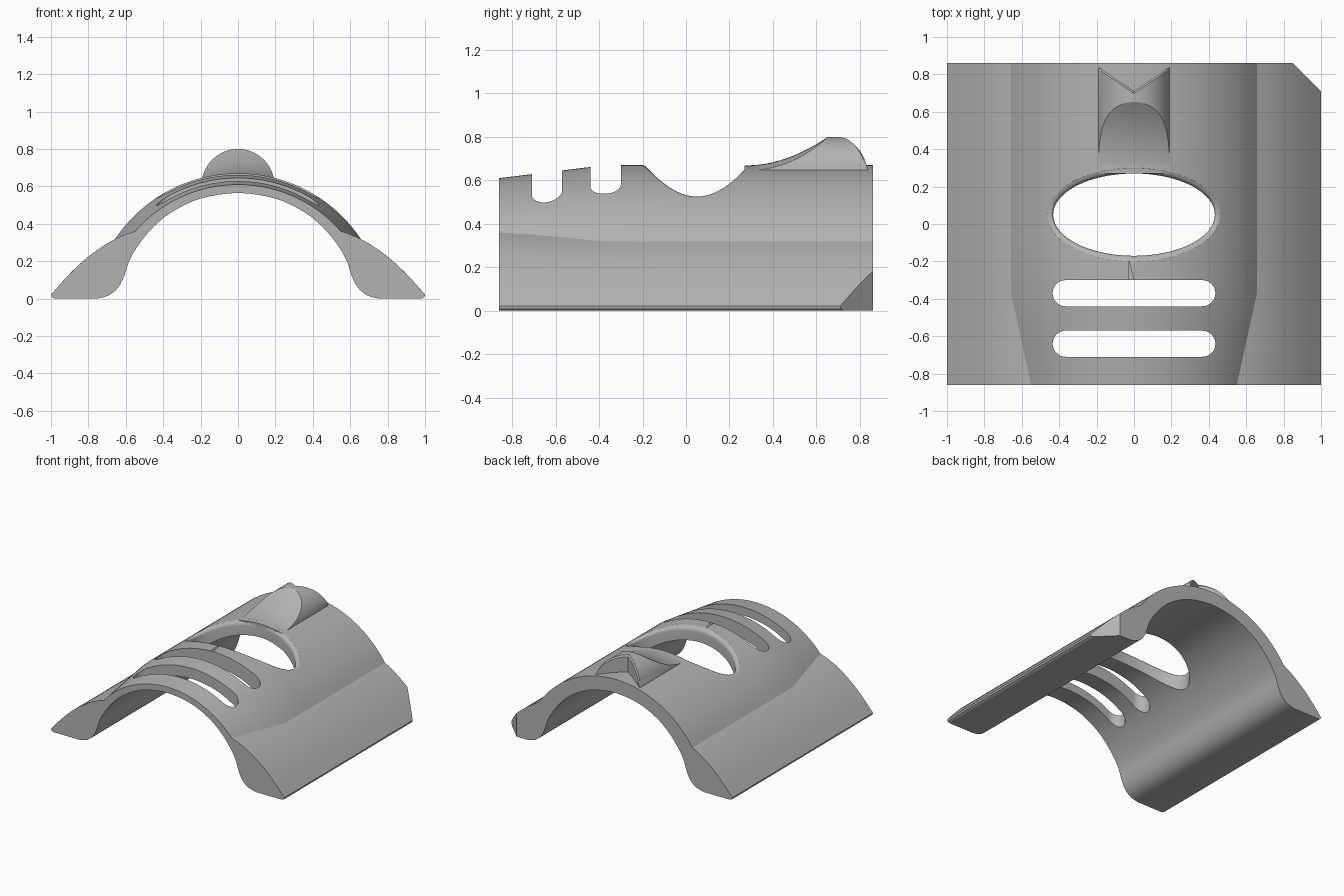
import bpy, bmesh, math

if "Cube" in bpy.data.objects:
    bpy.data.objects.remove(bpy.data.objects["Cube"], do_unlink=True)

grey = bpy.data.materials.new("plain grey")
grey.use_nodes = True
colour = (0.45, 0.45, 0.45, 1)
grey.diffuse_color = colour
grey.node_tree.nodes["Principled BSDF"].inputs["Base Color"].default_value = colour

HALF = 0.86      # half length along y
AXIS = -0.12     # height of the arch centre


def loft(name, rings):
    """Closed solid through rings of equal length."""
    bm = bmesh.new()
    rows = [[bm.verts.new(p) for p in ring] for ring in rings]
    n = len(rows[0])
    for a, b in zip(rows, rows[1:]):
        for i in range(n):
            j = (i + 1) % n
            bm.faces.new((a[i], a[j], b[j], b[i]))
    bm.faces.new(rows[0][::-1])
    bm.faces.new(rows[-1])
    bmesh.ops.recalc_face_normals(bm, faces=bm.faces)
    mesh = bpy.data.meshes.new(name)
    bm.to_mesh(mesh)
    bm.free()
    mesh.materials.append(grey)
    ob = bpy.data.objects.new(name, mesh)
    bpy.context.collection.objects.link(ob)
    return ob


def select(ob):
    bpy.ops.object.select_all(action='DESELECT')
    ob.select_set(True)
    bpy.context.view_layer.objects.active = ob


def cut(ob, cutter):
    cutter.hide_render = True
    mod = ob.modifiers.new("cut", 'BOOLEAN')
    mod.operation, mod.solver, mod.object = 'DIFFERENCE', 'EXACT', cutter
    select(ob)
    bpy.ops.object.modifier_apply(modifier=mod.name)
    bpy.data.objects.remove(cutter, do_unlink=True)


def radius(y):
    return 0.73 + 0.06 * min(1, max(0, (y + HALF) / 0.49))


def crown(x, y):
    return AXIS + math.sqrt(max(0, radius(y) ** 2 - x * x))


def skirt(x):
    return 0.36 - 0.586 * (x - 0.55) - 1.06 * (x - 0.55) * (x - 0.84)


def crease(y):
    lo, hi = 0.45, 0.72
    for _ in range(30):
        mid = (lo + hi) / 2
        lo, hi = (mid, hi) if crown(mid, y) > skirt(mid) else (lo, mid)
    return lo


def smooth_path(pts, steps=4):
    """Catmull-Rom through all but the end points."""
    out = []
    for a, b, c, d in zip(pts, pts[1:], pts[2:], pts[3:]):
        for s in range(steps):
            t = s / steps
            out.append(tuple(0.5 * (2 * q + (r - p) * t + (2 * p - 5 * q + 4 * r - w) * t * t
                                    + (3 * q - p - 3 * r + w) * t ** 3)
                             for p, q, r, w in zip(a, b, c, d)))
    return out + [pts[-2]]


# Underside of the arch, from the middle out to the foot
inner = smooth_path([(-0.2, 0.54), (0, 0.565), (0.2, 0.535), (0.35, 0.465), (0.45, 0.385),
                     (0.53, 0.29), (0.58, 0.205), (0.607, 0.125), (0.64, 0.06),
                     (0.69, 0.018), (0.76, 0), (0.85, 0)])


def section(y):
    xc = crease(y)
    half = [(xc * i / 24, crown(xc * i / 24, y)) for i in range(25)]
    half += [(x, skirt(x)) for x in (xc + (0.985 - xc) * i / 10 for i in range(1, 11))]
    half += [(1, 0.022), (0.997, 0.008), (0.98, 0)] + inner[::-1]
    left = [(-x, z) for x, z in half[1:-1]][::-1]
    return [(x, y, z) for x, z in half + left]


shell = loft("arched_shell", [section(y) for y in (-HALF, -0.615, -0.37, -0.1, 0.2, 0.5, HALF)])


# Oval opening with a rounded upper rim
def oval(grow, drop):
    ring = []
    for i in range(96):
        a = 2 * math.pi * i / 96
        x, y = (0.432 + grow) * math.cos(a), 0.05 + (0.22 + grow) * math.sin(a)
        ring.append((x, y, crown(x, y) + drop))
    return ring


RIM = 0.035
rings = [oval(0, -0.5)]
for k in range(7):
    a = k / 6 * math.radians(80)
    rings.append(oval(RIM * (1 - math.cos(a)), RIM * (math.sin(a) - 1)))
rings += [oval(RIM, 0.004), oval(RIM, 0.2)]
cut(shell, loft("oval_cutter", rings))

# Two long vents with round ends
for yc in (-0.37, -0.64):
    outline = []
    for side in (1, -1):
        for i in range(17):
            a = math.pi * (i / 16 - 0.5)
            outline.append((side * (0.365 + 0.07 * math.cos(a)), yc + side * 0.07 * math.sin(a)))
    cut(shell, loft("vent_cutter", [[(x, y, z) for x, y in outline] for z in (0.1, 1)]))

# Clipped rear left corner
corner = [(0.75, 0.96), (1.1, 0.61), (1.1, 0.96)]
cut(shell, loft("corner_cutter", [[(x, y, z) for x, y in corner] for z in (-0.1, 0.5)]))

# Rear scoop: round-topped hump with a concave ramp and a V-shaped back
START, RAMP, WIDTH, BASE = 0.27, 0.37, 0.195, 0.605
slices = []
for i in range(33):
    a = math.radians(-86 + 172 * i / 32)
    x = WIDTH * math.sin(a)
    top = BASE + WIDTH * math.cos(a)
    ground = crown(x, START) - 0.002
    rise = max(0.0, top - ground)
    reach = math.sqrt(rise / 0.132)
    line = [(x, START, BASE - 0.01)]
    for k in range(13):
        t = reach * k / 12
        line.append((x, START + RAMP * t + 0.001 * k, min(top, ground + 0.132 * t * t)))
    back = 0.71 + 0.68 * abs(x)
    line += [(x, back - 0.012, top), (x, back, top - 0.012), (x, back, BASE - 0.01)]
    slices.append(line)
scoop = loft("rear_scoop", slices)

for ob in (shell, scoop):
    select(ob)
    bpy.ops.object.shade_smooth_by_angle(angle=math.radians(25))
